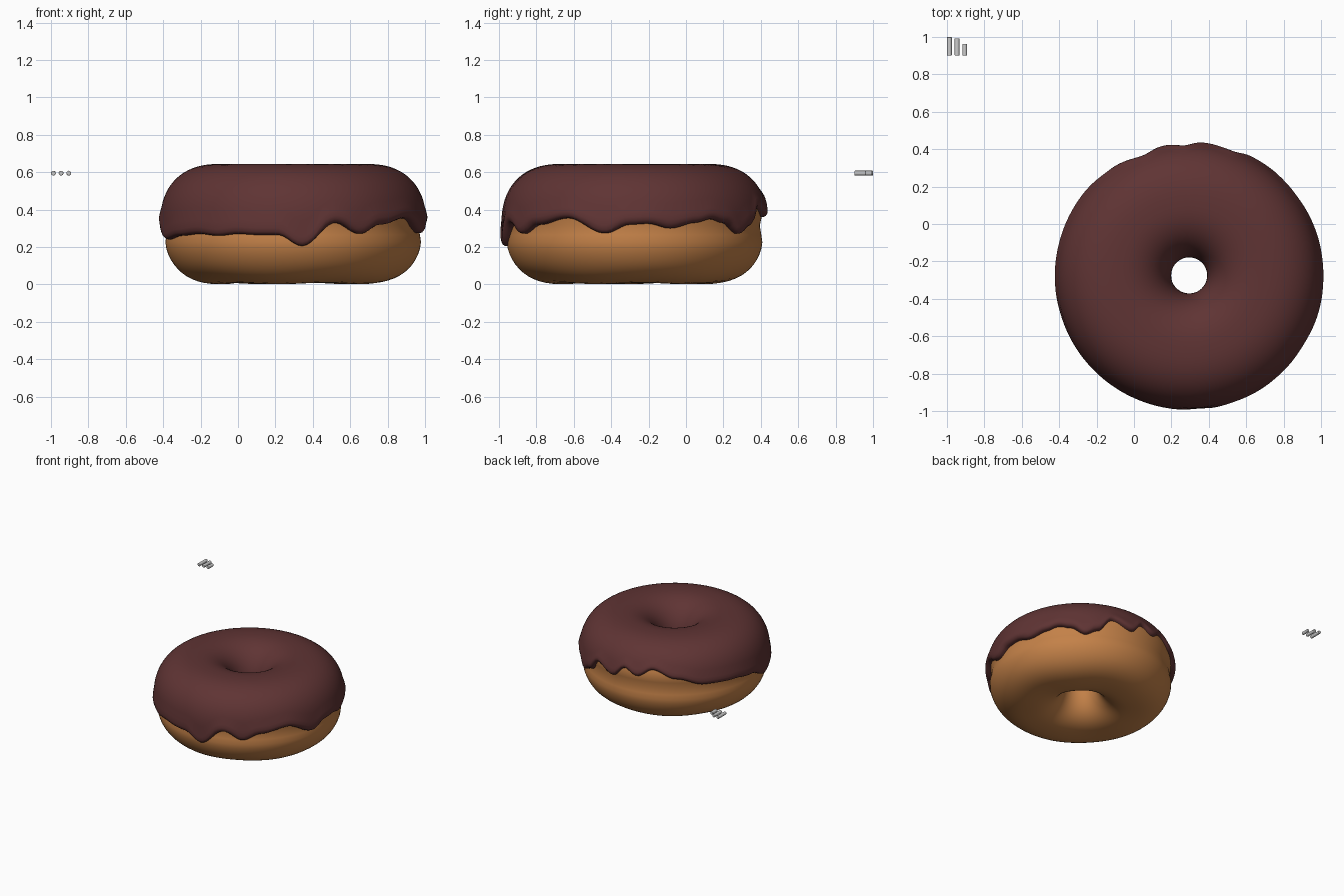
import bpy, bmesh, math
from mathutils import Vector

if "Cube" in bpy.data.objects:
    bpy.data.objects.remove(bpy.data.objects["Cube"])

CX, CY, CZ = 0.295, -0.275, 0.315      # centre of the doughnut
R, A_OUT, A_IN, B, N = 0.39, 0.303, 0.275, 0.31, 2.4


def material(name, rgb):
    m = bpy.data.materials.new(name)
    m.diffuse_color = (*rgb, 1)
    m.use_nodes = True
    m.node_tree.nodes["Principled BSDF"].inputs["Base Color"].default_value = m.diffuse_color
    return m


def spow(v, p):
    return math.copysign(abs(v) ** p, v)


def tube_point(phi, off):
    """Superellipse cross-section (radius, z), moved out along its normal."""
    c, s = math.cos(phi), math.sin(phi)
    a = A_OUT if c > 0 else A_IN
    n = Vector((spow(c, 2 - 2 / N) / a, spow(s, 2 - 2 / N) / B)).normalized()
    return (R + a * spow(c, 2 / N) + n.x * off, CZ + B * spow(s, 2 / N) + n.y * off)


def phi_at(z):
    return math.asin(max(-1, min(1, spow((z - CZ) / B, N / 2))))


def ring_mesh(name, sections, closed, mat):
    """Skin a ring of cross-sections, one per angle round the doughnut."""
    bm = bmesh.new()
    count = len(sections)
    rows = []
    for i, sec in enumerate(sections):
        t = 2 * math.pi * i / count
        rows.append([bm.verts.new((CX + r * math.cos(t), CY + r * math.sin(t), z)) for r, z in sec])
    m = len(rows[0])
    for i in range(count):
        a, b = rows[i], rows[(i + 1) % count]
        for j in range(m if closed else m - 1):
            k = (j + 1) % m
            bm.faces.new((a[j], b[j], b[k], a[k]))
    bmesh.ops.recalc_face_normals(bm, faces=bm.faces)
    for f in bm.faces:
        f.smooth = True
    me = bpy.data.meshes.new(name)
    bm.to_mesh(me)
    bm.free()
    me.materials.append(mat)
    ob = bpy.data.objects.new(name, me)
    bpy.context.collection.objects.link(ob)
    return ob


# Height of the icing's outer edge: (angle in degrees, z)
EDGE = [(-164, .24), (-150, .26), (-136, .27), (-125, .26), (-115, .27), (-106, .265),
        (-97, .265), (-86, .205), (-71, .33), (-59, .27), (-48, .32), (-31, .355),
        (-13, .273), (-2, .32), (6, .325), (16, .30), (28, .33), (36, .35), (44, .33),
        (53, .27), (61, .31), (70, .41), (84, .36), (92, .44), (101, .40), (111, .46),
        (126, .40), (144, .345), (164, .335), (180, .31)]


def edge_z(deg):
    pts = EDGE + [(EDGE[0][0] + 360, EDGE[0][1])]
    if deg < pts[0][0]:
        deg += 360
    for (a, za), (b, zb) in zip(pts, pts[1:]):
        if a <= deg <= b:
            f = (1 - math.cos(math.pi * (deg - a) / (b - a))) / 2
            return za + (zb - za) * f
    return 0.3


# Dough: full ring with a shallow waist and a slightly uneven underside
SEG = 180
dough_sections = []
for i in range(SEG):
    t = 2 * math.pi * i / SEG
    sec = []
    for j in range(56):
        phi = 2 * math.pi * j / 56
        r, z = tube_point(phi, 0)
        if math.cos(phi) > 0:
            r -= 0.024 * math.exp(-((z - 0.31) / 0.06) ** 2)
        if z < 0.1:
            z += 0.004 * math.sin(5 * t + 1) * (0.1 - z) / 0.1
        sec.append((r, z))
    dough_sections.append(sec)
ring_mesh("dough_ring", dough_sections, True, material("golden dough", (.55, .22, .065)))

# Icing: shell over the top with rounded, dripping rims
RIM = [(0, -.03), (0, 0), (.015, .014), (.045, .023), (.09, .026), (.16, .023)]
icing_sections = []
for i in range(SEG):
    t = 2 * math.pi * i / SEG
    deg = math.degrees(t)
    start = phi_at(edge_z(deg if deg <= 180 else deg - 360))
    end = math.pi - phi_at(0.30 + 0.02 * math.sin(4 * t) + 0.012 * math.sin(7 * t + 2))
    sec = [tube_point(start + d, o) for d, o in RIM]
    lo, hi = start + .25, end - .25
    sec += [tube_point(lo + (hi - lo) * j / 32, 0.019) for j in range(33)]
    sec += [tube_point(end - d, min(o, .019)) for d, o in reversed(RIM)]
    icing_sections.append(sec)
ring_mesh("chocolate_icing", icing_sections, False, material("chocolate icing", (.115, .034, .034)))

# Sprinkles: three loose rods beside the doughnut
grey = material("sprinkle grey", (.6, .6, .6))
for k, (x, y1) in enumerate([(-.987, 1.0), (-.946, .993), (-.905, .962)]):
    y0 = 0.9
    bpy.ops.mesh.primitive_cylinder_add(vertices=20, radius=.0128, depth=y1 - y0,
                                        location=(x, (y0 + y1) / 2, .595),
                                        rotation=(math.pi / 2, 0, 0))
    ob = bpy.context.object
    ob.name = "sprinkle_%d" % (k + 1)
    ob.data.materials.append(grey)
    bev = ob.modifiers.new("round_ends", 'BEVEL')
    bev.width, bev.segments = .004, 3
    bpy.ops.object.shade_smooth_by_angle()
